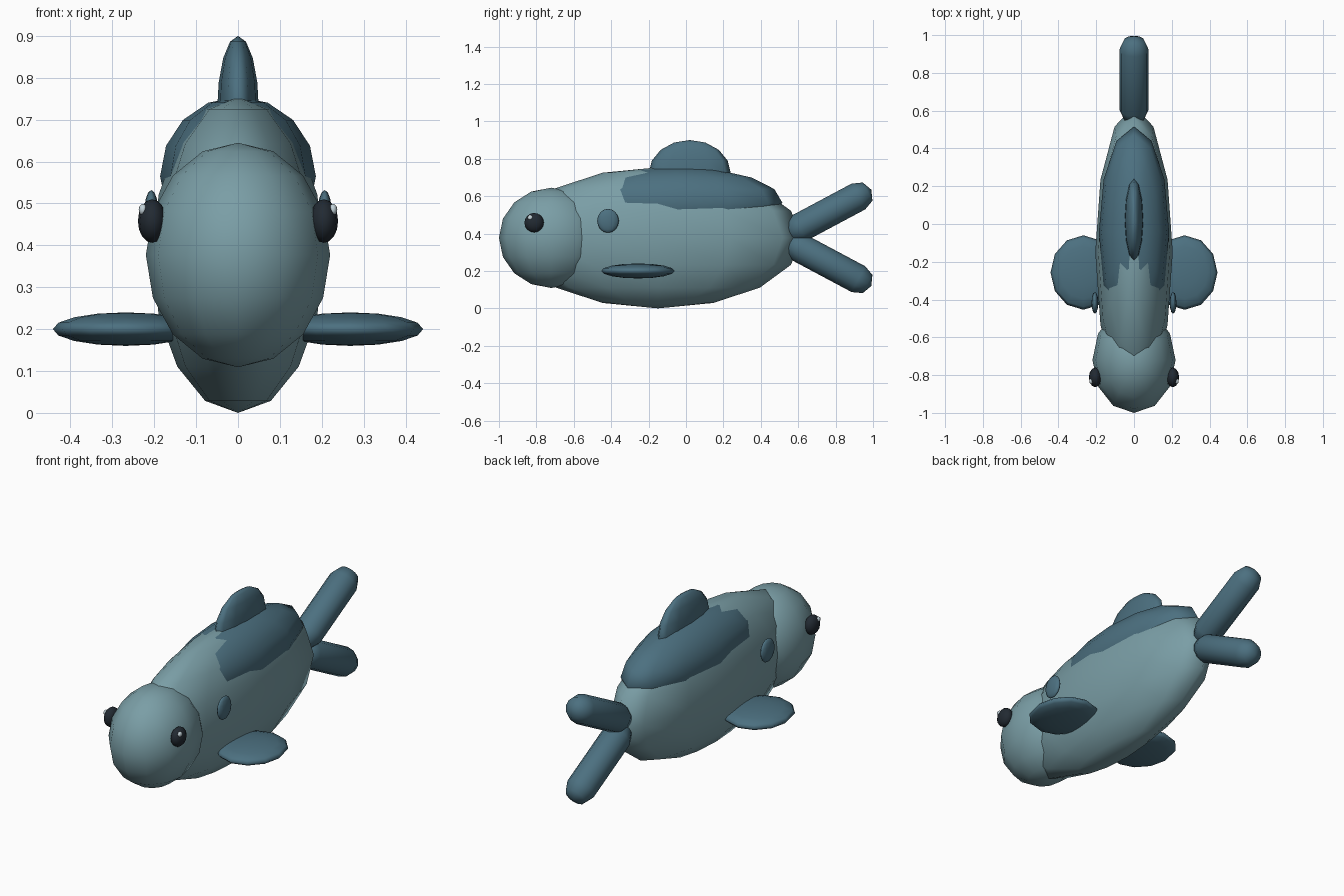
import bpy, bmesh, math
from mathutils import Matrix, Vector

if "Cube" in bpy.data.objects:
    bpy.data.objects.remove(bpy.data.objects["Cube"])


def material(name, rgb):
    m = bpy.data.materials.new(name)
    m.diffuse_color = (*rgb, 1)
    m.use_nodes = True
    m.node_tree.nodes["Principled BSDF"].inputs["Base Color"].default_value = m.diffuse_color
    return m


PALE = material("pale_blue_grey", (0.195, 0.342, 0.381))
DARK = material("dark_teal", (0.072, 0.162, 0.216))
BLACK = material("near_black", (0.016, 0.023, 0.032))
GLINT = material("glint", (0.55, 0.65, 0.70))


def finish(bm, name, mat):
    me = bpy.data.meshes.new(name)
    for f in bm.faces:
        f.smooth = True
    bm.to_mesh(me)
    bm.free()
    me.materials.append(mat)
    ob = bpy.data.objects.new(name, me)
    bpy.context.collection.objects.link(ob)
    return ob


def ellipsoid(name, centre, radii, mat, segments=12, rings=8):
    bm = bmesh.new()
    bmesh.ops.create_uvsphere(bm, u_segments=segments, v_segments=rings, radius=1)
    bmesh.ops.transform(bm, verts=bm.verts,
                        matrix=Matrix.Translation(centre) @ Matrix.Diagonal((*radii, 1)))
    return finish(bm, name, mat)


def capsule(name, start, end, radius, mat, segments=12):
    # a low sphere along z whose halves are pulled apart, then aimed along the axis
    start, end = Vector(start), Vector(end)
    axis = end - start
    half = axis.length / 2
    bm = bmesh.new()
    profile = [(radius * math.cos(a), radius * math.sin(a) + s * half)
               for s, angles in ((-1, (-90, -45, 0)), (1, (0, 45, 90)))
               for a in map(math.radians, angles)]
    verts = [bm.verts.new((r, 0, z)) for r, z in profile]
    edges = [bm.edges.new(p) for p in zip(verts, verts[1:])]
    bmesh.ops.spin(bm, geom=verts + edges, cent=(0, 0, 0), axis=(0, 0, 1),
                   angle=math.tau, steps=segments, use_duplicate=False)
    bmesh.ops.remove_doubles(bm, verts=bm.verts, dist=1e-4)
    bmesh.ops.recalc_face_normals(bm, faces=bm.faces)
    turn = axis.to_track_quat('Z', 'X').to_matrix().to_4x4()
    bmesh.ops.transform(bm, verts=bm.verts,
                        matrix=Matrix.Translation((start + end) / 2) @ turn)
    return finish(bm, name, mat)


# Trunk, head and the darker back
ellipsoid("body", (0, -0.15, 0.377), (0.205, 0.77, 0.377), PALE)
ellipsoid("head", (0, -0.72, 0.377), (0.22, 0.28, 0.268), PALE)
ellipsoid("back_patch", (0, -0.045, 0.565), (0.186, 0.56, 0.19), DARK)
ellipsoid("dorsal_fin", (0, 0.02, 0.72), (0.05, 0.22, 0.18), DARK)

# Forked tail
for s, side in ((1, "upper"), (-1, "lower")):
    capsule(side + "_tail_fin", (0, 0.607, 0.377 + s * 0.053),
            (0, 0.922, 0.377 + s * 0.221), 0.078, DARK)

# Paired parts
for s, side in ((-1, "left"), (1, "right")):
    ellipsoid(side + "_side_fin", (s * 0.268, -0.257, 0.2), (0.174, 0.197, 0.04), DARK)
    ellipsoid(side + "_gill", (s * 0.207, -0.417, 0.468), (0.018, 0.058, 0.064), DARK)
    ellipsoid(side + "_eye", (s * 0.205, -0.812, 0.458), (0.034, 0.052, 0.052), BLACK)
    ellipsoid(side + "_eye_glint", (s * 0.227, -0.833, 0.485), (0.01, 0.014, 0.014), GLINT)
